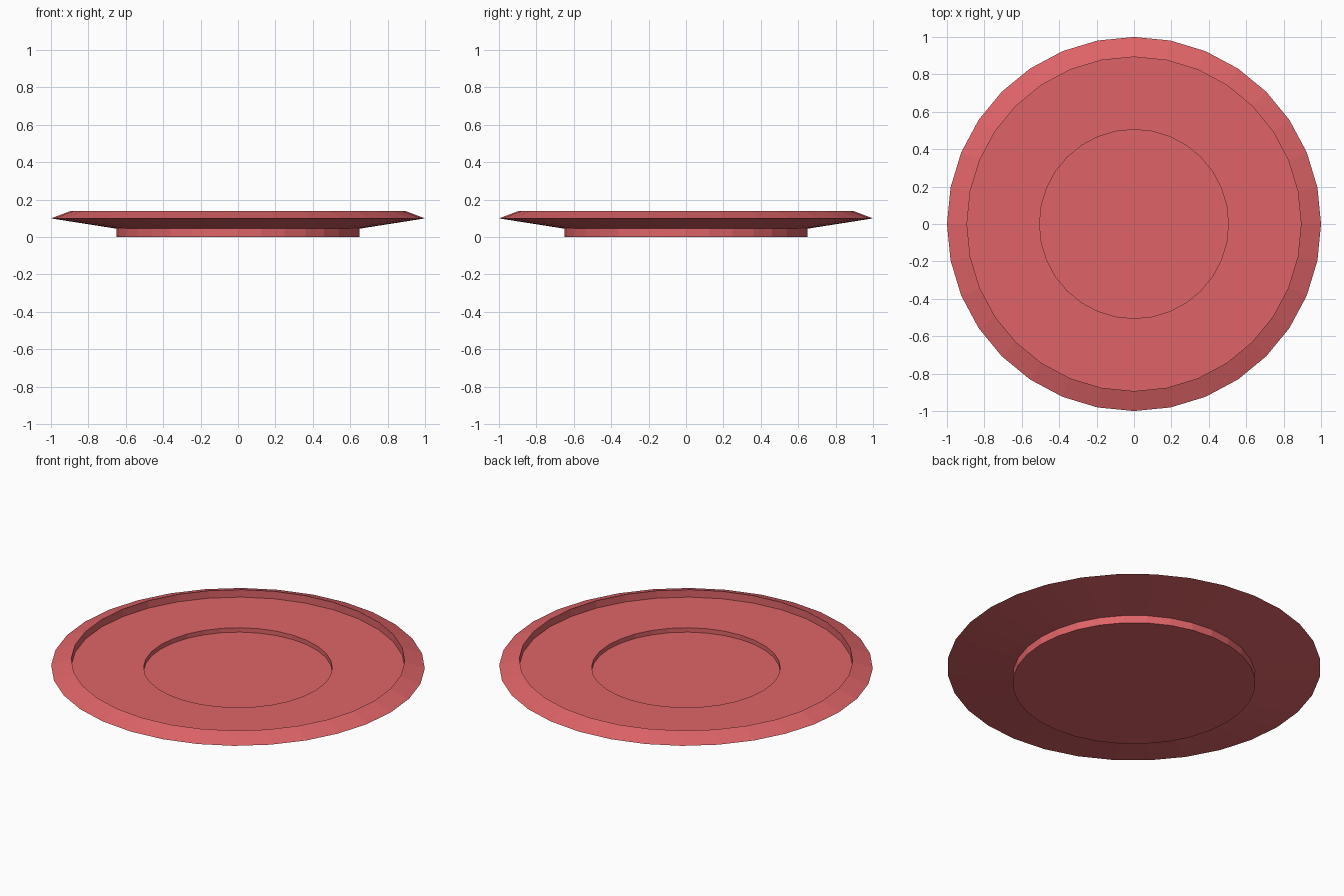
import bpy, bmesh, math

if "Cube" in bpy.data.objects:
    bpy.data.objects.remove(bpy.data.objects["Cube"])

SIDES = 32

red = bpy.data.materials.new("coral red")
red.diffuse_color = (0.74, 0.127, 0.138, 1.0)
red.use_nodes = True
red.node_tree.nodes["Principled BSDF"].inputs["Base Color"].default_value = red.diffuse_color


def lathe(name, profile, mat):
    """Revolve (radius, z) points around z and cap both ends."""
    bm = bmesh.new()
    rings = []
    for r, z in profile:
        rings.append([bm.verts.new((r * math.cos(2 * math.pi * i / SIDES),
                                    r * math.sin(2 * math.pi * i / SIDES), z))
                      for i in range(SIDES)])
    for low, high in zip(rings, rings[1:]):
        for i in range(SIDES):
            j = (i + 1) % SIDES
            bm.faces.new((low[i], low[j], high[j], high[i]))
    bm.faces.new(rings[0][::-1])
    bm.faces.new(rings[-1])
    bmesh.ops.recalc_face_normals(bm, faces=bm.faces)
    mesh = bpy.data.meshes.new(name)
    bm.to_mesh(mesh)
    bm.free()
    mesh.materials.append(mat)
    obj = bpy.data.objects.new(name, mesh)
    bpy.context.collection.objects.link(obj)
    return obj


# Plate: foot, flared underside, bevelled rim, sunken floor and centre well
lathe("plate", [
    (0.65, 0.0), (0.65, 0.045),       # foot
    (1.0, 0.10), (0.893, 0.14),       # flare and rim
    (0.893, 0.096), (0.505, 0.096),   # rim wall and floor
    (0.505, 0.07),                    # well
], red)
